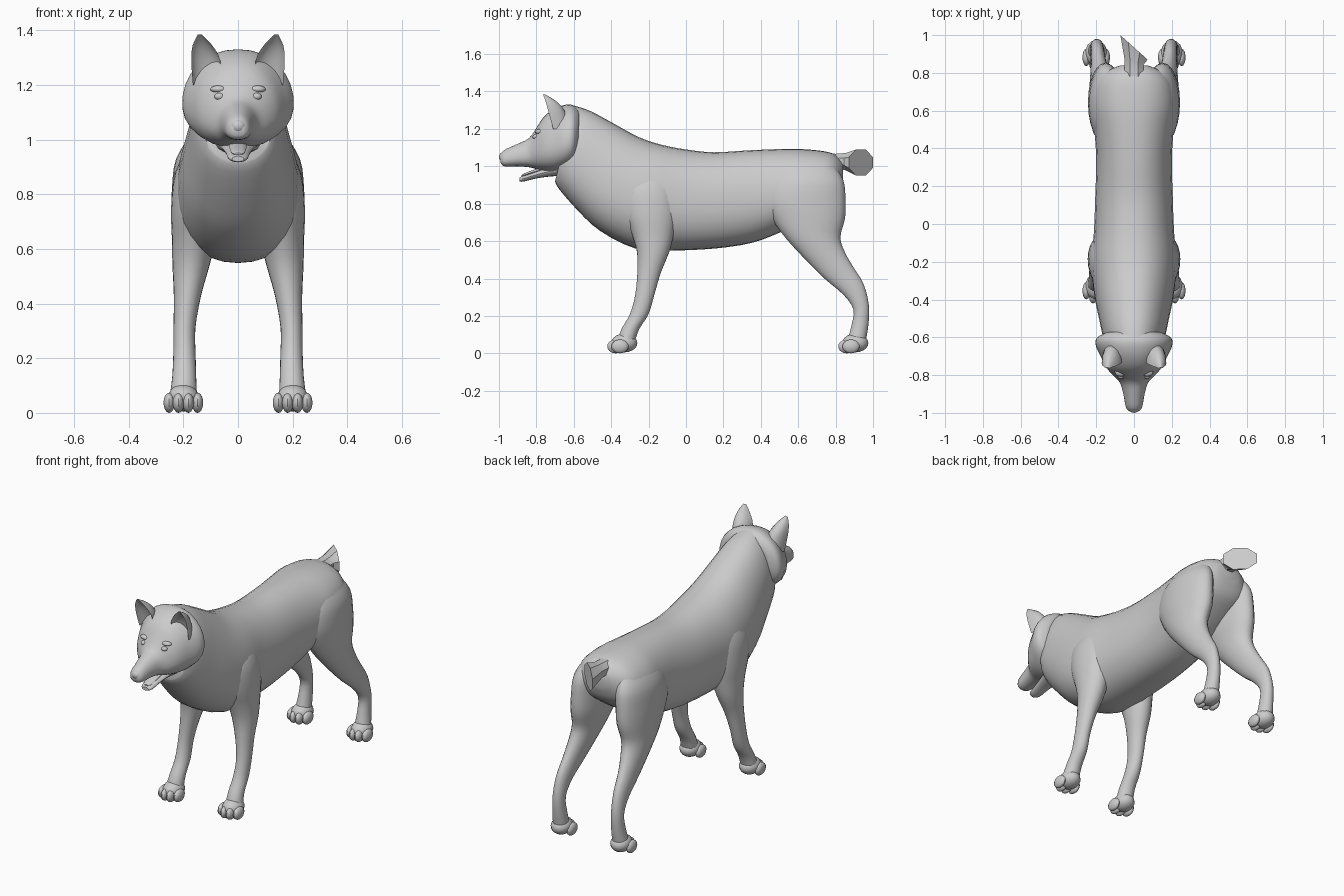
import bpy, bmesh, math
from mathutils import Vector

grey = bpy.data.materials.new("fur grey")
grey.diffuse_color = (0.6, 0.6, 0.6, 1)


def finish(name, bm, angle=40):
    bmesh.ops.recalc_face_normals(bm, faces=bm.faces)
    me = bpy.data.meshes.new(name)
    bm.to_mesh(me)
    bm.free()
    me.materials.append(grey)
    ob = bpy.data.objects.new(name, me)
    bpy.context.collection.objects.link(ob)
    bpy.ops.object.select_all(action='DESELECT')
    ob.select_set(True)
    bpy.context.view_layer.objects.active = ob
    bpy.ops.object.shade_smooth_by_angle(angle=math.radians(angle))
    return ob


def spline(st, n):
    """Catmull-Rom interpolation of station tuples."""
    out = []
    for i in range(len(st) - 1):
        a, b, c, d = st[max(i - 1, 0)], st[i], st[i + 1], st[min(i + 2, len(st) - 1)]
        for k in range(n):
            t = k / n
            out.append([0.5 * (2 * q + (r - p) * t + (2 * p - 5 * q + 4 * r - s) * t * t
                               + (3 * q - p - 3 * r + s) * t ** 3)
                        for p, q, r, s in zip(a, b, c, d)])
    return out + [list(st[-1])]


def loft(name, stations, side=1, taper=0.0, dent=1.0, power=1.0, sides=24, steps=3, angle=40):
    """Skin ovals; station = (y_low, z_low, y_high, z_high, half_width, x_centre)."""
    bm = bmesh.new()
    rings = []
    for y0, z0, y1, z1, w, xc in spline(stations, steps):
        ring = []
        for k in range(sides):
            a = 2 * math.pi * k / sides
            c, s = math.cos(a), math.sin(a)
            c = math.copysign(abs(c) ** power, c) * (1 - taper * s)
            s = math.copysign(abs(s) ** power, s) * (dent if s < 0 else 1)
            ring.append(bm.verts.new((xc * side + w * c,
                                      (y0 + y1) / 2 + (y1 - y0) / 2 * s,
                                      (z0 + z1) / 2 + (z1 - z0) / 2 * s)))
        rings.append(ring)
    for r0, r1 in zip(rings, rings[1:]):
        for k in range(sides):
            j = (k + 1) % sides
            bm.faces.new((r0[k], r0[j], r1[j], r1[k]))
    bm.faces.new(rings[0])
    bm.faces.new(rings[-1])
    return finish(name, bm, angle)


def blob(name, parts):
    """Merged ellipsoids; part = (centre, radii)."""
    bm = bmesh.new()
    for centre, radii in parts:
        new = bmesh.ops.create_uvsphere(bm, u_segments=14, v_segments=10, radius=1)["verts"]
        for v in new:
            v.co = Vector(centre) + Vector([p * r for p, r in zip(v.co, radii)])
    return finish(name, bm)


# Torso with neck
loft("torso", [
    (-.70, .92, -.60, 1.325, .135, 0), (-.68, .88, -.51, 1.295, .16, 0),
    (-.58, .765, -.38, 1.225, .185, 0), (-.46, .655, -.25, 1.155, .21, 0),
    (-.27, .56, -.13, 1.115, .225, 0), (-.08, .55, 0, 1.09, .212, 0),
    (.15, .56, .15, 1.075, .205, 0), (.35, .59, .33, 1.085, .2, 0),
    (.50, .645, .50, 1.092, .21, 0), (.62, .70, .62, 1.092, .222, 0),
    (.74, .78, .74, 1.08, .2, 0), (.81, .84, .80, 1.06, .15, 0),
    (.84, .92, .84, 1.02, .07, 0)], taper=.08, power=.9, sides=32)

# Head with upper muzzle and cheek ruff
loft("head", [
    (-.99, 1.015, -.995, 1.055, .022, 0), (-.97, 1.0, -.975, 1.085, .042, 0),
    (-.90, 1.0, -.90, 1.12, .056, 0), (-.84, .995, -.84, 1.15, .074, 0),
    (-.80, .985, -.80, 1.205, .112, 0), (-.76, .975, -.76, 1.265, .145, 0),
    (-.71, .97, -.70, 1.31, .172, 0), (-.65, .985, -.64, 1.33, .2, 0),
    (-.605, 1.01, -.60, 1.325, .196, 0), (-.58, 1.05, -.57, 1.30, .15, 0)],
    taper=.14, power=.9, sides=28)

# Lower jaw and tongue
loft("lower_jaw", [
    (-.89, .92, -.89, .94, .022, 0), (-.87, .918, -.87, .95, .036, 0),
    (-.80, .935, -.80, .975, .046, 0), (-.73, .945, -.73, 1.0, .062, 0),
    (-.66, .95, -.66, 1.02, .09, 0)], dent=1, sides=16)
loft("tongue", [
    (-.88, .944, -.88, .952, .012, 0), (-.86, .946, -.86, .964, .026, 0),
    (-.79, .965, -.79, .99, .032, 0), (-.73, .98, -.73, 1.005, .034, 0)], sides=12)
blob("nose", [((0, -.974, 1.05), (.03, .026, .026))])

# Tail stump with a slanted cut end, each ring leaning more than the last
bm = bmesh.new()
tail_rings = []
for y, z, w, h, slant in ((.72, 1.035, .07, .045, 0), (.80, 1.025, .055, .045, 0),
                          (.86, 1.025, .055, .05, .3), (.935, 1.02, .078, .075, .83)):
    ring = []
    for k in range(8):
        a = 2 * math.pi * (k + .5) / 8
        x = w * math.cos(a)
        ring.append(bm.verts.new((x, y - slant * x * 1.08, z + h * math.sin(a))))
    tail_rings.append(ring)
for r0, r1 in zip(tail_rings, tail_rings[1:]):
    for k in range(8):
        bm.faces.new((r0[k], r0[k - 1], r1[k - 1], r1[k]))
bm.faces.new(tail_rings[-1])
bm.faces.new(tail_rings[0])
finish("tail_stump", bm, 30)


def paw(name, side, x, y):
    """Pad with four toes pointing forward."""
    parts = [((side * x, y + .005, .055), (.058, .07, .05))]
    for dx, dy in ((-.052, .022), (-.018, 0), (.018, 0), (.052, .022)):
        parts.append(((side * (x + dx), y - .04 + dy, .037), (.021, .046, .037)))
    blob(name, parts)


for side, label in ((1, "left"), (-1, "right")):
    # Pointed ear, hollow at the front
    loft(label + "_ear", [
        (-.80, 1.20, -.62, 1.20, .05, .115), (-.825, 1.29, -.645, 1.29, .053, .118),
        (-.81, 1.345, -.69, 1.345, .036, .13), (-.775, 1.385, -.755, 1.385, .007, .14)],
        side, dent=-.45, sides=16)
    # Eye and brow
    blob(label + "_eye", [((side * .068, -.803, 1.158), (.019, .017, .014))])
    blob(label + "_brow", [((side * .07, -.785, 1.185), (.032, .022, .014))])

    # Front leg with shoulder
    loft(label + "_front_leg", [
        (-.28, .98, -.10, .98, .04, .14), (-.34, .88, -.06, .88, .075, .155),
        (-.33, .75, -.05, .75, .085, .16), (-.29, .64, -.065, .64, .08, .162),
        (-.262, .54, -.09, .54, .068, .172), (-.26, .43, -.135, .43, .05, .185),
        (-.272, .31, -.17, .31, .04, .196), (-.30, .21, -.20, .21, .041, .196),
        (-.345, .13, -.25, .13, .044, .197), (-.37, .06, -.275, .06, .05, .2)], side)
    paw(label + "_front_paw", side, .2, -.335)

    # Hind leg with thigh and hock
    loft(label + "_hind_leg", [
        (.52, 1.02, .78, 1.02, .05, .12), (.45, .93, .84, .93, .085, .142),
        (.42, .82, .853, .82, .092, .15), (.46, .72, .85, .72, .088, .155),
        (.53, .62, .825, .62, .075, .165), (.63, .51, .85, .54, .06, .175),
        (.74, .40, .895, .46, .045, .185), (.84, .315, .95, .37, .037, .192),
        (.895, .235, .978, .255, .034, .196), (.885, .15, .975, .15, .037, .197),
        (.86, .06, .96, .06, .046, .2)], side)
    paw(label + "_hind_paw", side, .2, .9)
